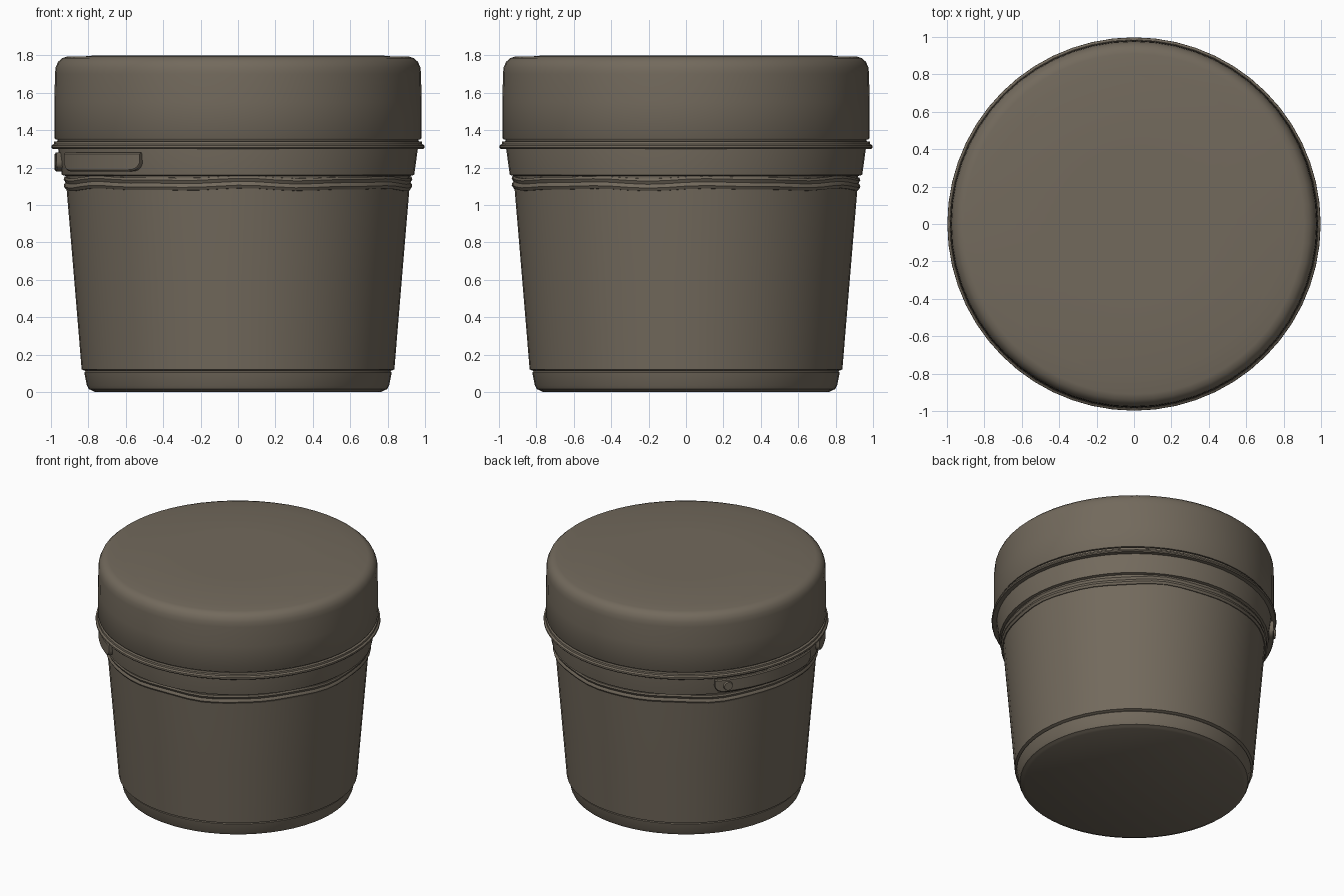
import bpy, bmesh, math

if "Cube" in bpy.data.objects:
    bpy.data.objects.remove(bpy.data.objects["Cube"])

SEG = 56
mat = bpy.data.materials.new("olive_brown_plastic")
mat.diffuse_color = (0.17, 0.143, 0.108, 1)
mat.use_nodes = True
mat.node_tree.nodes["Principled BSDF"].inputs["Base Color"].default_value = mat.diffuse_color


def finish(bm, name):
    bmesh.ops.recalc_face_normals(bm, faces=bm.faces)
    me = bpy.data.meshes.new(name)
    bm.to_mesh(me)
    bm.free()
    me.materials.append(mat)
    ob = bpy.data.objects.new(name, me)
    bpy.context.collection.objects.link(ob)
    bpy.ops.object.select_all(action='DESELECT')
    ob.select_set(True)
    bpy.context.view_layer.objects.active = ob
    bpy.ops.object.shade_smooth_by_angle(angle=math.radians(35))
    return ob


def revolve(name, profile, closed=False, wave=0.0):
    """Spin (radius, z) points round the z axis; open profiles get end caps."""
    bm = bmesh.new()
    rings = []
    for r, z in profile:
        ring = []
        for i in range(SEG):
            a = 2 * math.pi * i / SEG
            dz = wave * (math.sin(7 * a) + 0.6 * math.sin(12 * a + 1))
            ring.append(bm.verts.new((r * math.cos(a), r * math.sin(a), z + dz)))
        rings.append(ring)
    pairs = list(zip(rings, rings[1:] + rings[:1]))
    for lo, hi in (pairs if closed else pairs[:-1]):
        for i in range(SEG):
            j = (i + 1) % SEG
            bm.faces.new((lo[i], lo[j], hi[j], hi[i]))
    if not closed:
        bm.faces.new(rings[0])
        bm.faces.new(rings[-1])
    return finish(bm, name)


def curved_tab(name, a0, a1, z0, z1, r0, r1, corner=4.0):
    """Plate wrapped round the neck with rounded lower corners (degrees)."""
    bm = bmesh.new()
    n = 28
    # denser columns near the ends for the rounded corners
    angles = [a0 + (a1 - a0) * (0.5 - 0.5 * math.cos(math.pi * i / n)) for i in range(n + 1)]
    cols = []
    for a in angles:
        d = min(a - a0, a1 - a)
        t = max(0.0, 1 - d / corner)
        low = z0 + 0.05 * (1 - math.sqrt(max(0.0, 1 - t * t)))
        c, s = math.cos(math.radians(a)), math.sin(math.radians(a))
        cols.append([bm.verts.new((r * c, r * s, z)) for r, z in
                     ((r0, low), (r1 - 0.006, low), (r1, low + 0.008),
                      (r1, z1 - 0.008), (r1 - 0.006, z1), (r0, z1))])
    for p, q in zip(cols, cols[1:]):
        for k in range(6):
            m = (k + 1) % 6
            bm.faces.new((p[k], p[m], q[m], q[k]))
    bm.faces.new(cols[0])
    bm.faces.new(cols[-1])
    return finish(bm, name)


# Lid with rounded shoulder and very slightly raised centre panel
revolve("lid", [(0.94, 1.35), (0.976, 1.35), (0.981, 1.358), (0.981, 1.55), (0.979, 1.70),
                (0.975, 1.735), (0.962, 1.765), (0.94, 1.785), (0.91, 1.794),
                (0.80, 1.795), (0.78, 1.798), (0.4, 1.80)])

# Projecting rim below the lid, with a thin gap between
revolve("rim", [(0.93, 1.30), (0.992, 1.30), (0.998, 1.307), (0.997, 1.318),
                (0.985, 1.326), (0.983, 1.338), (0.96, 1.342), (0.93, 1.342)], closed=True)
revolve("gap_ring", [(0.90, 1.33), (0.965, 1.33), (0.965, 1.36), (0.90, 1.36)], closed=True)

# Tapered body: base foot, seam, wall, neck
revolve("body", [(0.765, 0.0), (0.78, 0.008), (0.798, 0.015), (0.808, 0.035), (0.822, 0.105),
                 (0.815, 0.112), (0.836, 0.12), (0.875, 0.59), (0.916, 1.08),
                 (0.921, 1.155), (0.942, 1.16), (0.963, 1.31), (0.963, 1.335)])

# Slightly wavy sealing band under the neck
revolve("wavy_band", [(0.90, 1.08), (0.922, 1.082), (0.932, 1.098), (0.930, 1.108),
                      (0.923, 1.118), (0.932, 1.135), (0.928, 1.148), (0.90, 1.15)],
        closed=True, wave=0.005)

# Tear tabs on the left side of the neck
curved_tab("tear_tab_back", 137, 188, 1.18, 1.28, 0.93, 0.98)
curved_tab("tear_tab_front", 198, 237.5, 1.18, 1.28, 0.93, 0.978)

# Small round button on the back tab
bm = bmesh.new()
bmesh.ops.create_cone(bm, cap_ends=True, segments=20, radius1=0.036, radius2=0.03, depth=0.02)
button = finish(bm, "tab_button")
ang = math.radians(142.5)
button.location = (0.983 * math.cos(ang), 0.983 * math.sin(ang), 1.228)
button.rotation_euler = (0, math.pi / 2, ang)
